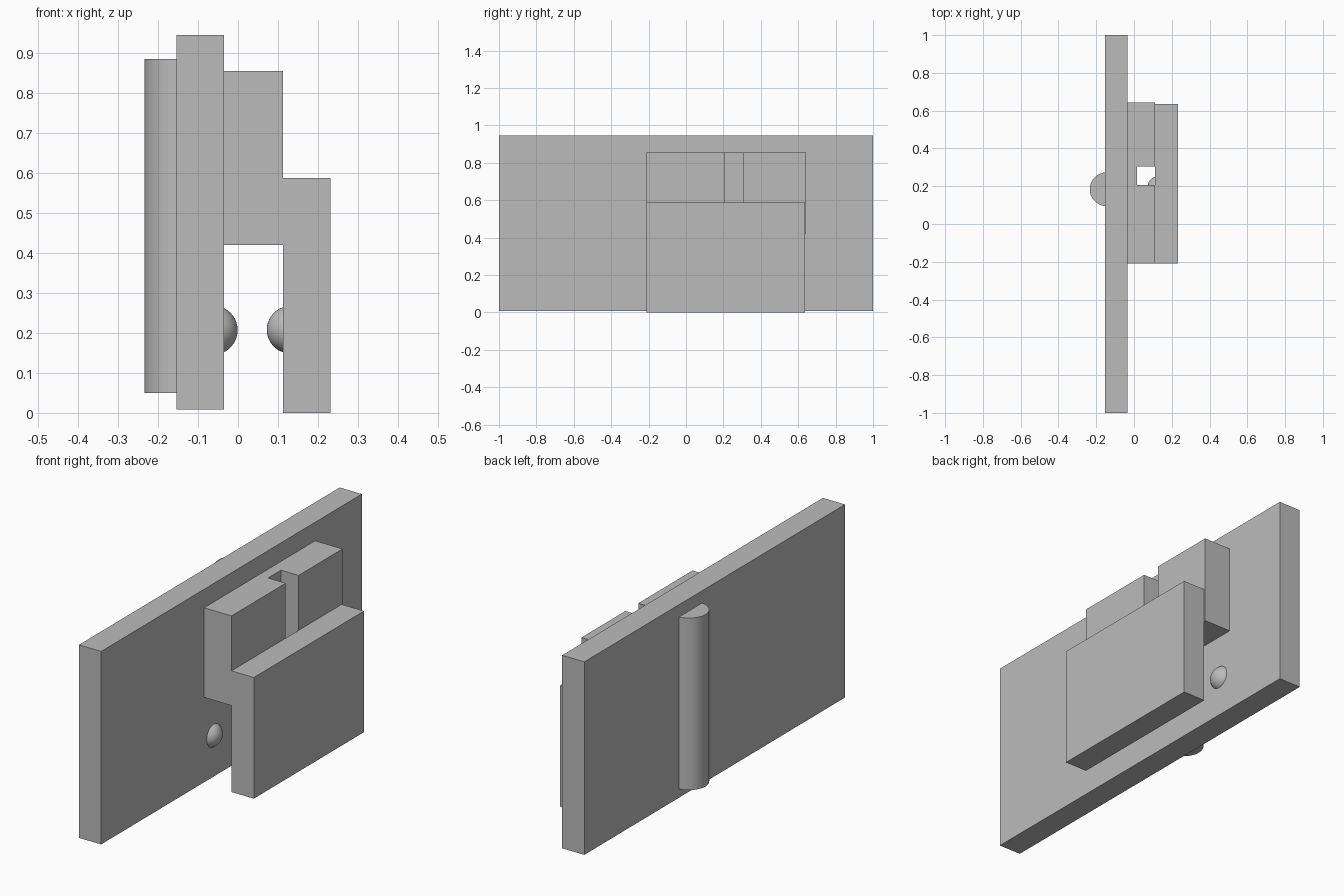
import bpy, bmesh, math
from mathutils import Vector, Matrix

cube = bpy.data.objects.get("Cube")
if cube:
    bpy.data.objects.remove(cube, do_unlink=True)

grey = bpy.data.materials.new("plain grey")
grey.use_nodes = True
colour = (0.5, 0.5, 0.5, 1)
grey.diffuse_color = colour
grey.node_tree.nodes["Principled BSDF"].inputs["Base Color"].default_value = colour


def finish(name, bm, smooth=False):
    bmesh.ops.recalc_face_normals(bm, faces=bm.faces)
    mesh = bpy.data.meshes.new(name)
    bm.to_mesh(mesh)
    bm.free()
    mesh.materials.append(grey)
    obj = bpy.data.objects.new(name, mesh)
    bpy.context.collection.objects.link(obj)
    if smooth:
        bpy.ops.object.select_all(action='DESELECT')
        obj.select_set(True)
        bpy.context.view_layer.objects.active = obj
        bpy.ops.object.shade_smooth_by_angle(angle=math.radians(30))
    return obj


def prism(name, plan, z0, z1, smooth=False):
    """Extrude an xy outline from z0 up to z1."""
    bm = bmesh.new()
    face = bm.faces.new([bm.verts.new((x, y, z0)) for x, y in plan])
    top = bmesh.ops.extrude_face_region(bm, geom=[face])["geom"]
    verts = [v for v in top if isinstance(v, bmesh.types.BMVert)]
    bmesh.ops.translate(bm, verts=verts, vec=(0, 0, z1 - z0))
    return finish(name, bm, smooth)


def rect(x0, x1, y0, y1):
    return [(x0, y0), (x1, y0), (x1, y1), (x0, y1)]


def dome(name, x, y, z, rim, depth, side):
    """Spherical cap standing on the plane at x, bulging towards side."""
    radius = (rim ** 2 + depth ** 2) / (2 * depth)
    centre = Vector((x + side * (depth - radius), y, z))
    bm = bmesh.new()
    turn = Matrix.Translation(centre) @ Matrix.Rotation(math.pi / 2, 4, 'Y')
    bmesh.ops.create_uvsphere(bm, u_segments=40, v_segments=28, radius=radius, matrix=turn)
    geom = bm.verts[:] + bm.edges[:] + bm.faces[:]
    bmesh.ops.bisect_plane(bm, geom=geom, plane_co=(x, y, z),
                           plane_no=(side, 0, 0), clear_inner=True)
    bmesh.ops.holes_fill(bm, edges=[e for e in bm.edges if e.is_boundary], sides=0)
    return finish(name, bm, True)


BACK, FACE = -0.154, -0.035     # the two sides of the plate
INNER, OUTER = 0.112, 0.232     # the two sides of the flap
Y0, Y1 = -0.21, 0.642

# Main upright plate
prism("plate", rect(BACK, FACE, -1, 1), 0.008, 0.945)

# Rounded rib on the back of the plate
rim, depth = 0.089, 0.08
r = (rim ** 2 + depth ** 2) / (2 * depth)
half = math.acos((r - depth) / r)
arc = [math.pi - half + 2 * half * i / 32 for i in range(33)]
prism("rib", [(BACK - depth + r + r * math.cos(a), 0.184 + r * math.sin(a)) for a in arc],
      0.05, 0.885, True)

# Bridge block with a vertical slot open towards the flap
S0, S1, SX = 0.206, 0.305, 0.017
prism("bridge", [(FACE, Y0), (INNER, Y0), (INNER, S0), (SX, S0),
                 (SX, S1), (INNER, S1), (INNER, Y1), (FACE, Y1)], 0.42, 0.855)

# Hanging flap
prism("flap", rect(INNER, OUTER, Y0, 0.635), 0, 0.588)

# Gripping domes: two on the plate, one between them on the flap
for label, y in (("front", -0.135), ("rear", 0.565)):
    dome(label + "_plate_dome", FACE, y, 0.207, 0.055, 0.034, 1)
dome("flap_dome", INNER, 0.195, 0.208, 0.056, 0.04, -1)
